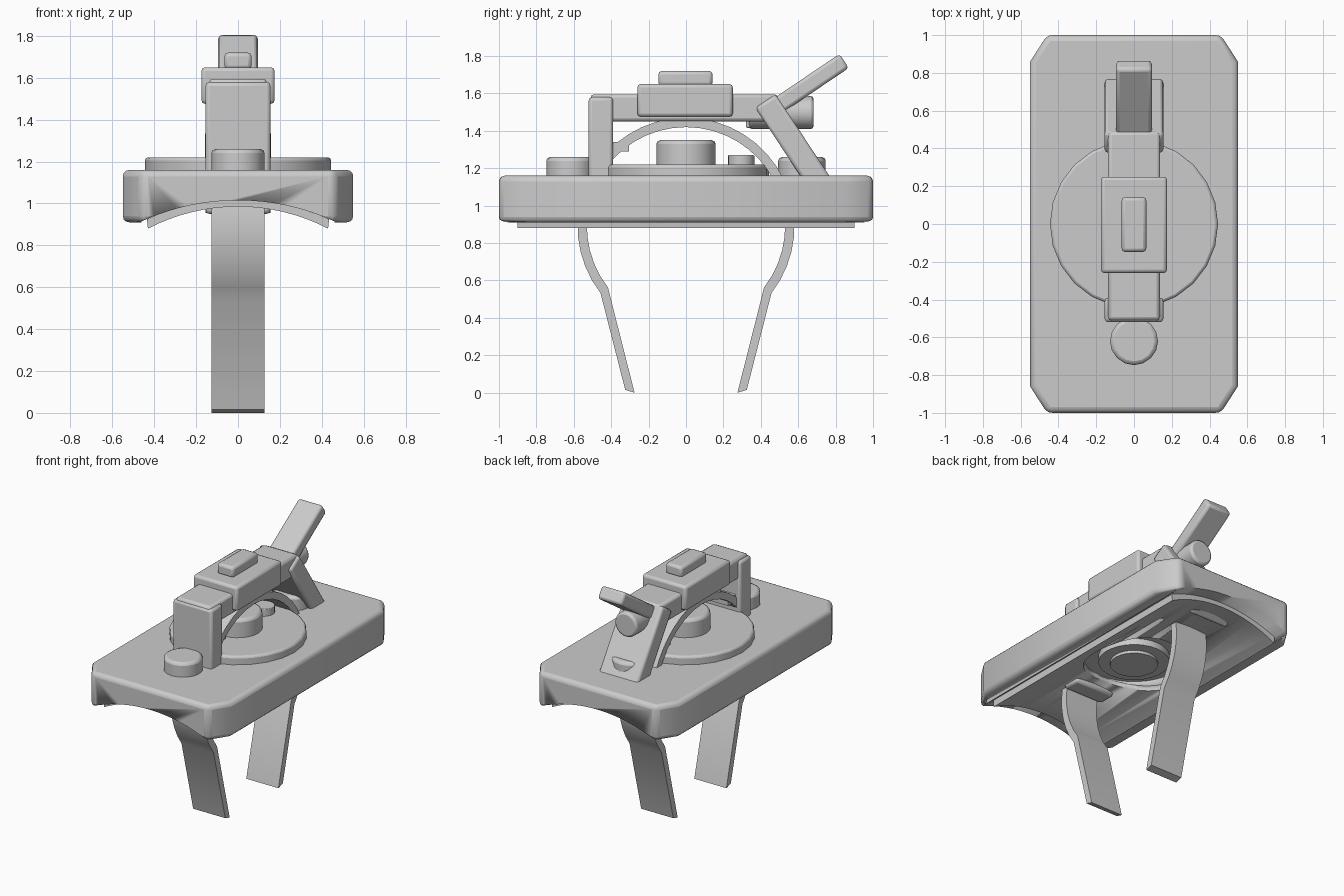
import bpy, bmesh, math
from mathutils import Matrix, Vector

if "Cube" in bpy.data.objects:
    bpy.data.objects.remove(bpy.data.objects["Cube"])

grey = bpy.data.materials.new("plain light grey")
grey.diffuse_color = (0.6, 0.6, 0.6, 1)
grey.use_nodes = True
grey.node_tree.nodes["Principled BSDF"].inputs["Base Color"].default_value = grey.diffuse_color


def finish(name, bm, bevel=0.0, segments=2):
    bmesh.ops.recalc_face_normals(bm, faces=bm.faces)
    me = bpy.data.meshes.new(name)
    bm.to_mesh(me)
    bm.free()
    me.materials.append(grey)
    ob = bpy.data.objects.new(name, me)
    bpy.context.collection.objects.link(ob)
    if bevel:
        mod = ob.modifiers.new("rounded edges", 'BEVEL')
        mod.width, mod.segments = bevel, segments
        mod.limit_method, mod.angle_limit = 'ANGLE', math.radians(35)
    bpy.ops.object.select_all(action='DESELECT')
    ob.select_set(True)
    bpy.context.view_layer.objects.active = ob
    bpy.ops.object.shade_smooth_by_angle(angle=math.radians(35))
    return ob


def box(name, centre, size, tilt=0.0, bevel=0.018):
    bm = bmesh.new()
    bmesh.ops.create_cube(bm, size=1, matrix=Matrix.Translation(centre)
                          @ Matrix.Rotation(tilt, 4, 'X')
                          @ Matrix.Diagonal((*size, 1)))
    return finish(name, bm, bevel)


def cylinder(name, centre, radius, height, sides=24, tilt=0.0, bevel=0.015):
    bm = bmesh.new()
    bmesh.ops.create_cone(bm, cap_ends=True, segments=sides, radius1=radius,
                          radius2=radius, depth=height,
                          matrix=Matrix.Translation(centre) @ Matrix.Rotation(tilt, 4, 'X'))
    return finish(name, bm, bevel)


def prism(points, vector):
    bm = bmesh.new()
    face = bm.faces.new([bm.verts.new(p) for p in points])
    ext = bmesh.ops.extrude_face_region(bm, geom=[face])
    moved = [v for v in ext['geom'] if isinstance(v, bmesh.types.BMVert)]
    bmesh.ops.translate(bm, verts=moved, vec=Vector(vector))
    return bm


def cut(ob, cutter):
    mod = ob.modifiers.new("cut", 'BOOLEAN')
    mod.operation, mod.solver, mod.object = 'DIFFERENCE', 'EXACT', cutter
    cutter.hide_render = True
    cutter.hide_viewport = True


def arch(half, low, high, steps=16):
    """Circular arc across x, rising from low at the sides to high in the middle."""
    rise = high - low
    r = (half * half + rise * rise) / (2 * rise)
    a = math.asin(half / r)
    return [(r * math.sin(t), high - r + r * math.cos(t))
            for t in (-a + 2 * a * i / steps for i in range(steps + 1))]


# Wide body with clipped corners and an arched underside
outline = [(-.46, -1), (.46, -1), (.55, -.86), (.55, .86),
           (.46, 1), (-.46, 1), (-.55, .86), (-.55, -.86)]
body = finish("body", prism([(x, y, .91) for x, y in outline], (0, 0, .25)), .03, 3)
scoop = arch(.46, .915, 1.015)
scoop_profile = [(-.46, -1.1, .8)] + [(x, -1.1, z) for x, z in scoop] + [(.46, -1.1, .8)]
cut(body, finish("scoop_cutter", prism(scoop_profile, (0, 2.2, 0))))

# Curved pad lining the underside
upper, lower = arch(.435, .925, 1.017), arch(.43, .88, .985)
pad = finish("curved_pad", prism([(x, -.9, z) for x, z in upper]
                                 + [(x, -.9, z) for x, z in reversed(lower)], (0, 1.8, 0)))

# Round recess below, with the bottom ring and hub inside
recess = cylinder("recess_cutter", (0, 0, .91), .33, .22, 32, bevel=0)
cut(body, recess)
cut(pad, recess)
cylinder("bottom_ring", (0, 0, 1.02), .23, .09, 32, bevel=0)
cylinder("bottom_hub", (0, 0, 1.0), .155, .09, 24, bevel=0)

# Dial and buttons on top
cylinder("dial", (0, 0, 1.165), .445, .11, 24)
cylinder("dial_knob", (0, 0, 1.27), .158, .16, 24, bevel=.02)
cylinder("small_button", (0, .295, 1.235), .07, .07, 20, bevel=.004)
for side, label in ((-1, "front"), (1, "rear")):
    cylinder(label + "_button", (0, side * .62, 1.195), .127, .13, 16, bevel=.02)

# Hoop strap: circular band over the top, ending in two straight legs
def band(r, foot):
    a = math.radians(128)
    arc = [(r * math.sin(t), .89 + r * math.cos(t))
           for t in (-a + 2 * a * i / 32 for i in range(33))]
    return [(-foot[0], foot[1])] + arc + [foot]

outer, inner = band(.58, (.325, .015)), band(.53, (.275, 0))
# rows of quads across the strap section
bm = bmesh.new()
rows = [[bm.verts.new((x, y, z)) for x, (y, z) in
         ((-.127, o), (.127, o), (.127, i), (-.127, i))] for o, i in zip(outer, inner)]
for a, b in zip(rows, rows[1:]):
    for k in range(4):
        bm.faces.new((a[k], a[(k + 1) % 4], b[(k + 1) % 4], b[k]))
bm.faces.new(rows[0])
bm.faces.new(rows[-1])
finish("hoop_strap", bm)
box("strap_catch", (0, -.35, 1.315), (.24, .09, .05), bevel=0)

# Posts and bridge beam
box("front_post", (0, -.455, 1.265), (.31, .13, .63))
along = Vector((0, .27, -.41)).normalized()
top, bottom = Vector((0, .425, 1.56)), Vector((0, .80, .99))
box("rear_post", (top + bottom) / 2, (.31, .13, (bottom - top).length),
    math.atan2(along.y, -along.z))
box("bridge_beam", (0, -.01, 1.523), (.275, 1.0, .145))
box("bridge_housing", (0, -.005, 1.563), (.35, .51, .175))
box("top_switch", (0, -.003, 1.68), (.13, .29, .08))

# Tilted lever and the round knob beneath it
box("lever", (0, .655, 1.645), (.19, .46, .09), math.radians(34))
cylinder("rear_knob", (0, .51, 1.498), .088, .345, 20, math.radians(90), .015)
box("lever_bracket", (0, .46, 1.46), (.06, .28, .09), bevel=.01)
